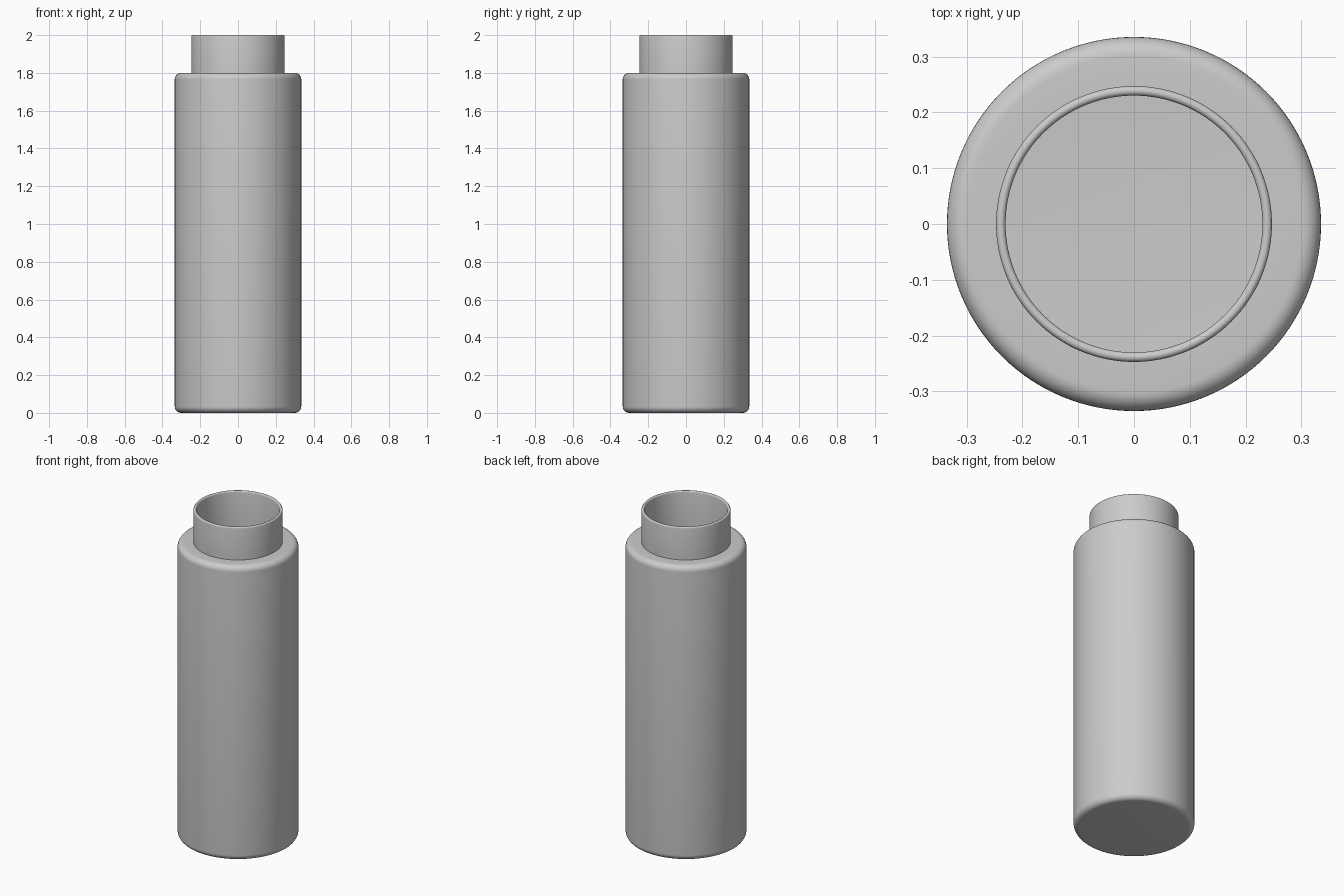
import bpy, bmesh, math

if "Cube" in bpy.data.objects:
    bpy.data.objects.remove(bpy.data.objects["Cube"])

SEGMENTS = 128
BODY_R, NECK_R, WALL = 0.335, 0.247, 0.017
SHOULDER_Z, TOP_Z, FILLET = 1.80, 2.0, 0.034


def arc(cx, cz, r, a0, a1, steps=8):
    """Points (radius, z) along a circular arc, angles in degrees."""
    angles = [math.radians(a0 + (a1 - a0) * i / steps) for i in range(steps + 1)]
    return [(cx + r * math.cos(a), cz + r * math.sin(a)) for a in angles]


def lathe(name, profile):
    """Revolve an (radius, z) profile around z."""
    bm = bmesh.new()
    verts = [bm.verts.new((r, 0, z)) for r, z in profile]
    edges = [bm.edges.new(pair) for pair in zip(verts, verts[1:])]
    bmesh.ops.spin(bm, geom=verts + edges, cent=(0, 0, 0), axis=(0, 0, 1),
                   angle=math.tau, steps=SEGMENTS, use_duplicate=False)
    bmesh.ops.remove_doubles(bm, verts=bm.verts, dist=1e-5)
    bmesh.ops.recalc_face_normals(bm, faces=bm.faces)
    mesh = bpy.data.meshes.new(name)
    bm.to_mesh(mesh)
    bm.free()
    obj = bpy.data.objects.new(name, mesh)
    bpy.context.collection.objects.link(obj)
    bpy.context.view_layer.objects.active = obj
    obj.select_set(True)
    bpy.ops.object.shade_smooth_by_angle(angle=math.radians(35))
    return obj


corner = BODY_R - FILLET
inner_fillet = FILLET - WALL
lip = WALL / 2

# Outer wall: base, rounded bottom edge, rounded shoulder, neck
profile = [(0, 0)]
profile += arc(corner, FILLET, FILLET, -90, 0)
profile += arc(corner, SHOULDER_Z - FILLET, FILLET, 0, 90)
profile += [(NECK_R, SHOULDER_Z)]
# Softly rounded lip
profile += arc(NECK_R - lip, TOP_Z - lip, lip, 0, 180)
# Inner wall back down to the floor
profile += [(NECK_R - WALL, SHOULDER_Z - WALL)]
profile += arc(corner, SHOULDER_Z - FILLET, inner_fillet, 90, 0)
profile += arc(corner, FILLET, inner_fillet, 0, -90)
profile += [(0, WALL)]

lathe("bottle", profile)
